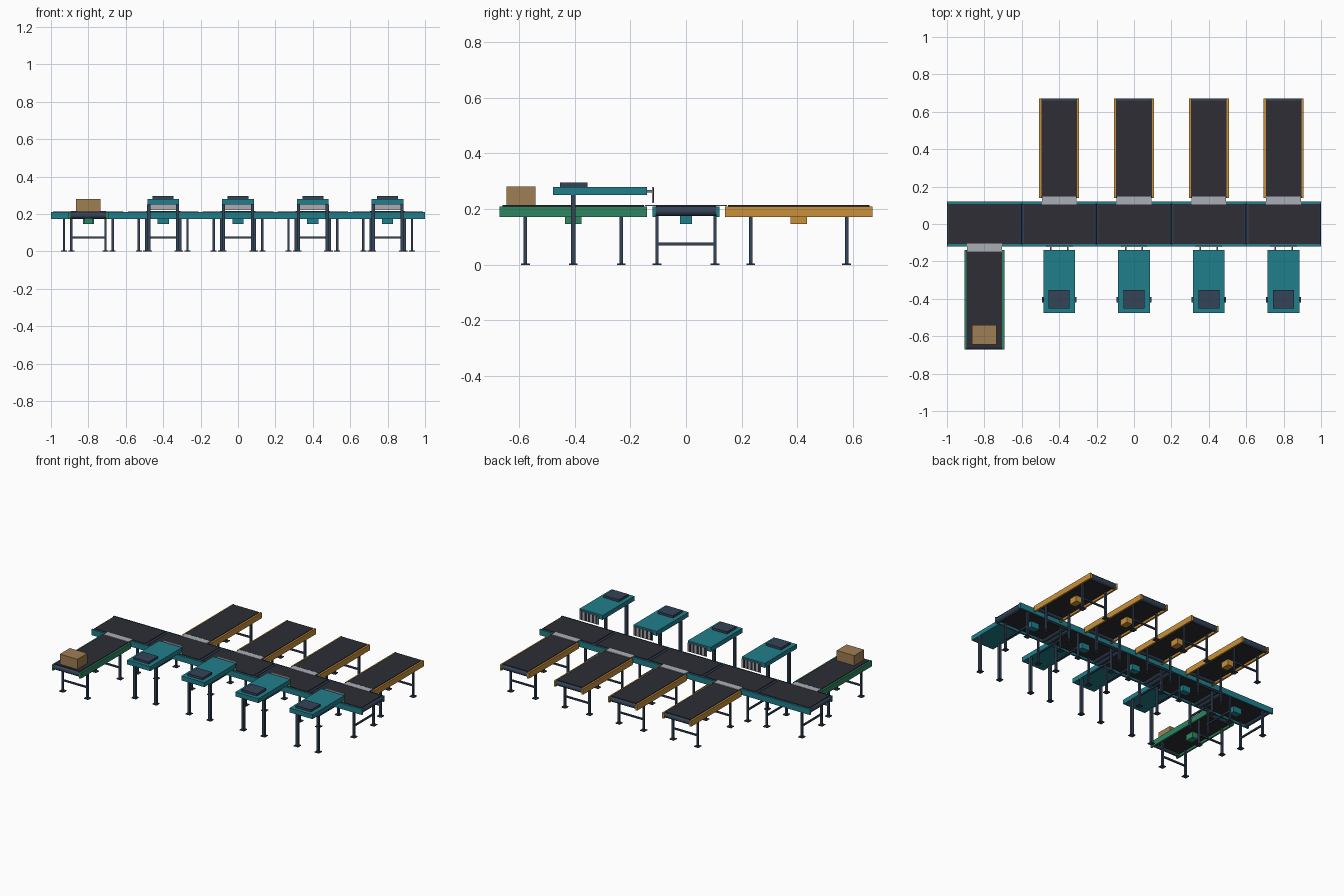
import bpy, bmesh, math
from mathutils import Matrix, Vector

if "Cube" in bpy.data.objects:
    bpy.data.objects.remove(bpy.data.objects["Cube"])


def material(name, rgb):
    m = bpy.data.materials.new(name)
    m.diffuse_color = (*rgb, 1)
    m.use_nodes = True
    m.node_tree.nodes["Principled BSDF"].inputs["Base Color"].default_value = m.diffuse_color
    return m


TEAL = material("teal paint", (0.015, 0.21, 0.26))
ORANGE = material("orange paint", (0.58, 0.28, 0.042))
GREEN = material("green paint", (0.026, 0.24, 0.115))
BELT = material("dark rubber", (0.026, 0.026, 0.036))
NAVY = material("navy steel", (0.034, 0.056, 0.095))
GREY = material("light metal", (0.40, 0.42, 0.46))
TAN = material("cardboard", (0.35, 0.21, 0.09))


def finish(name, bm, mat, place):
    bmesh.ops.transform(bm, matrix=place, verts=bm.verts)
    me = bpy.data.meshes.new(name)
    bm.to_mesh(me)
    bm.free()
    me.materials.append(mat)
    ob = bpy.data.objects.new(name, me)
    bpy.context.collection.objects.link(ob)
    return ob


def boxes(name, spans, mat, place=Matrix()):
    """One object made of boxes, each (x0, x1, y0, y1, z0, z1)."""
    bm = bmesh.new()
    for x0, x1, y0, y1, z0, z1 in spans:
        m = Matrix.Translation(((x0 + x1) / 2, (y0 + y1) / 2, (z0 + z1) / 2))
        bmesh.ops.create_cube(bm, size=1, matrix=m @ Matrix.Diagonal((x1 - x0, y1 - y0, z1 - z0, 1)))
    return finish(name, bm, mat, place)


def rods(name, rows, radius, length, axis, mat, place=Matrix(), sides=16):
    bm = bmesh.new()
    turn = Vector((0, 0, 1)).rotation_difference(Vector(axis)).to_matrix().to_4x4()
    for c in rows:
        bmesh.ops.create_cone(bm, cap_ends=True, segments=sides, radius1=radius, radius2=radius,
                              depth=length, matrix=Matrix.Translation(c) @ turn)
    for f in bm.faces:
        f.smooth = len(f.verts) == 4
    for e in bm.edges:
        e.smooth = all(len(f.verts) == 4 for f in e.link_faces)
    return finish(name, bm, mat, place)


def post(x, y, top, w):
    """Leg and its foot plate."""
    return [(x - w, x + w, y - w, y + w, 0.003, top),
            (x - 0.016, x + 0.016, y - 0.016, y + 0.016, 0, 0.005)]


def conveyor(name, x, y, length, half, paint, angle=0):
    """Belt conveyor running along its local x axis."""
    place = Matrix.Translation((x, y, 0)) @ Matrix.Rotation(angle, 4, 'Z')
    h, leg_x, leg_y = length / 2, length * 0.325, half - 0.016
    inner = half - 0.012
    # side rails
    boxes(name + "_rails", [(-h, h, *sorted((s * inner, s * half)), 0.172, 0.21)
                            for s in (-1, 1)], paint, place)
    # belt and end rollers
    boxes(name + "_belt", [(-h + 0.011, h - 0.011, -inner, inner, 0.186, 0.214)], BELT, place)
    rods(name + "_rollers", [(s * (h - 0.018), 0, 0.193) for s in (-1, 1)],
         0.018, 2 * inner, (0, 1, 0), NAVY, place)
    # legs, feet and cross braces
    spans = []
    for sx in (-1, 1):
        for sy in (-1, 1):
            spans += post(sx * leg_x, sy * leg_y, 0.188, 0.006)
        spans.append((sx * leg_x - 0.005, sx * leg_x + 0.005, -leg_y, leg_y, 0.07, 0.08))
    boxes(name + "_legs", spans, NAVY, place)
    # drive motor
    boxes(name + "_motor", [(-0.03, 0.03, -0.022, 0.022, 0.147, 0.187)], paint, place)


def transfer_plate(x, side):
    y0, y1 = sorted((side * 0.105, side * 0.147))
    boxes("transfer_plate", [(x - 0.093, x + 0.093, y0, y1, 0.211, 0.2155)], GREY)


def pusher(x):
    place = Matrix.Translation((x, 0, 0))
    boxes("pusher_body", [(-0.085, 0.085, -0.477, -0.14, 0.25, 0.28)], TEAL, place)
    boxes("pusher_control_box", [(-0.056, 0.056, -0.453, -0.353, 0.28, 0.295)], NAVY, place)
    boxes("pusher_posts", post(-0.077, -0.405, 0.25, 0.0085) + post(0.077, -0.405, 0.25, 0.0085),
          NAVY, place)
    rods("pusher_rods", [(s * 0.045, -0.131, 0.264) for s in (-1, 1)],
         0.004, 0.03, (0, 1, 0), GREY, place, 10)
    boxes("pusher_plate", [(-0.07, 0.07, -0.122, -0.116, 0.222, 0.28)], GREY, place)
    # rubber strips on the pushing face
    boxes("pusher_strips", [(-0.066 + i * 0.028, -0.052 + i * 0.028, -0.117, -0.1145, 0.224, 0.278)
                            for i in range(5)], BELT, place)


# main line of five modules
for i in range(5):
    conveyor("main_conveyor", -0.8 + 0.4 * i, 0, 0.4, 0.12, TEAL)

# outfeed branches, each facing a pusher
for x in (-0.4, 0, 0.4, 0.8):
    conveyor("outfeed_conveyor", x, 0.405, 0.53, 0.107, ORANGE, math.pi / 2)
    transfer_plate(x, 1)
    pusher(x)

# infeed branch with a parcel
conveyor("infeed_conveyor", -0.8, -0.405, 0.53, 0.107, GREEN, math.pi / 2)
transfer_plate(-0.8, -1)
boxes("parcel", [(-0.866, -0.736, -0.645, -0.54, 0.214, 0.281)], TAN)
